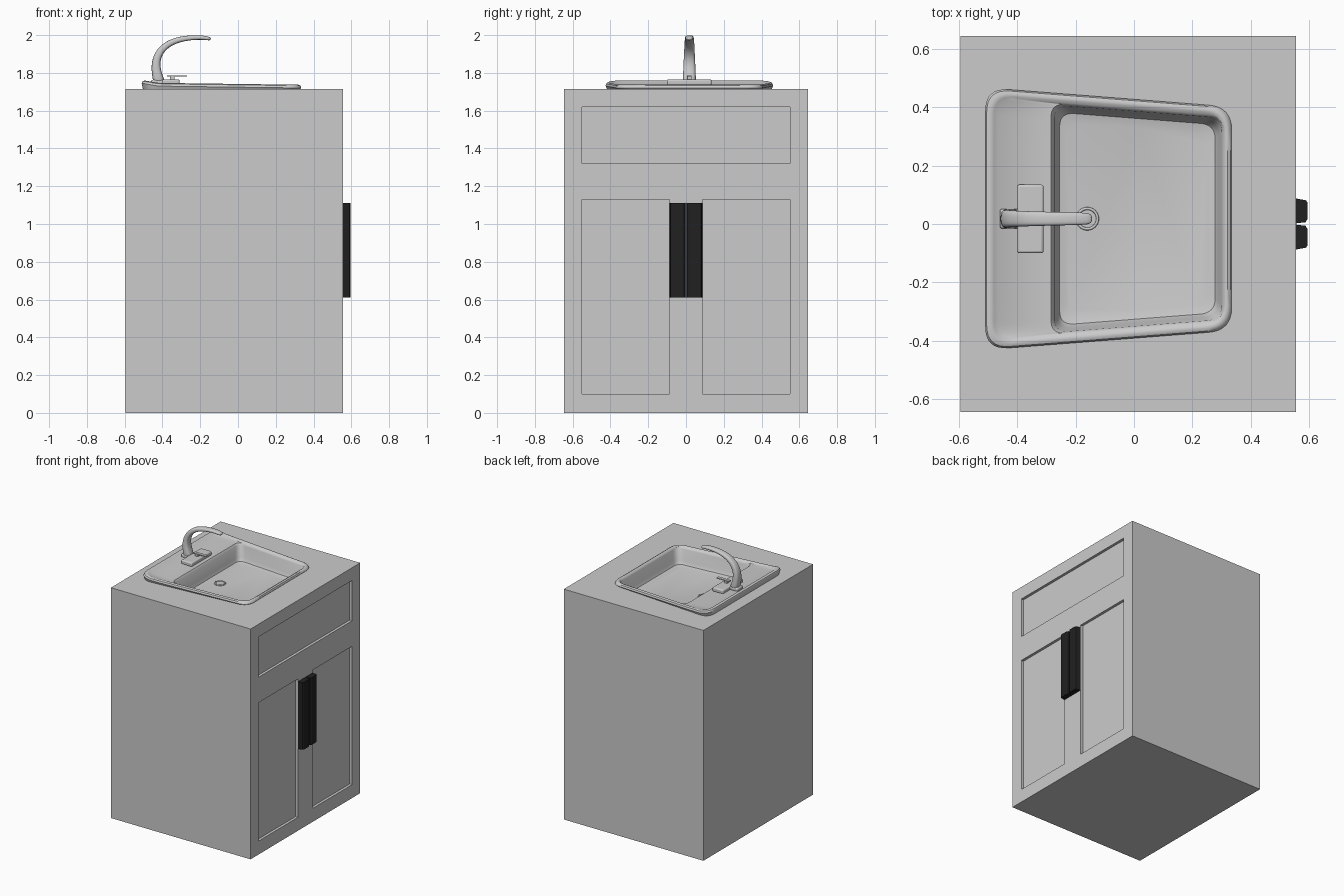
import bpy, bmesh, math
from mathutils import Vector

if "Cube" in bpy.data.objects:
    bpy.data.objects.remove(bpy.data.objects["Cube"])

CY = 0.018  # sink and faucet centre line


def finish(name, bm, smooth=False):
    me = bpy.data.meshes.new(name)
    bm.to_mesh(me)
    bm.free()
    ob = bpy.data.objects.new(name, me)
    bpy.context.collection.objects.link(ob)
    if smooth:
        bpy.ops.object.select_all(action='DESELECT')
        ob.select_set(True)
        bpy.context.view_layer.objects.active = ob
        bpy.ops.object.shade_smooth_by_angle(angle=math.radians(40))
    return ob


def loft(name, rings, closed=True, smooth=True):
    """Skin a series of equal-length rings; closed also caps the first ring."""
    bm = bmesh.new()
    vs = [[bm.verts.new(p) for p in r] for r in rings]
    n = len(vs[0])
    for a, b in zip(vs, vs[1:]):
        for i in range(n):
            j = (i + 1) % n
            bm.faces.new((a[i], a[j], b[j], b[i]))
    bm.faces.new(vs[-1])
    if closed:
        bm.faces.new(vs[0][::-1])
        bmesh.ops.recalc_face_normals(bm, faces=bm.faces)
    return finish(name, bm, smooth)


def box(name, x0, x1, y0, y1, z0, z1, bevel=0.0):
    ob = loft(name, [[(x0, y0, z), (x1, y0, z), (x1, y1, z), (x0, y1, z)] for z in (z0, z1)],
              smooth=bevel > 0)
    if bevel:
        m = ob.modifiers.new("Bevel", 'BEVEL')
        m.width, m.segments = bevel, 3
    return ob


# Cabinet body with recessed drawer and door panels on the +x side
X0, X1, W, H = -0.595, 0.555, 0.645, 1.715
bm = bmesh.new()
bmesh.ops.create_cube(bm, size=1)
for v in bm.verts:
    v.co = (X1 if v.co.x > 0 else X0, v.co.y * 2 * W, H if v.co.z > 0 else 0)
cuts = [((0, y, 0), (0, 1, 0)) for y in (-0.55, -0.088, 0, 0.088, 0.55)]
cuts += [((0, 0, z), (0, 0, 1)) for z in (0.1, 1.13, 1.23, 1.32, 1.62)]
for co, no in cuts:
    bmesh.ops.bisect_plane(bm, geom=bm.verts[:] + bm.edges[:] + bm.faces[:], plane_co=co, plane_no=no)
panels = [(-0.55, 0.55, 1.32, 1.62), (-0.55, -0.088, 0.1, 1.13), (0.088, 0.55, 0.1, 1.13)]
for y0, y1, z0, z1 in panels:
    faces = [f for f in bm.faces if f.normal.x > 0.9
             and y0 < f.calc_center_median().y < y1 and z0 < f.calc_center_median().z < z1]
    ext = bmesh.ops.extrude_face_region(bm, geom=faces)['geom']
    bmesh.ops.translate(bm, vec=(-0.02, 0, 0), verts=[e for e in ext if isinstance(e, bmesh.types.BMVert)])
    bmesh.ops.delete(bm, geom=faces, context='FACES')
bmesh.ops.recalc_face_normals(bm, faces=bm.faces)
cabinet = finish("cabinet", bm)


# Sink outline: tapered quad with rounded corners
def outline(x0, x1, inset, r, zf, n=8):
    def half(x):
        return 0.447 - 0.078 * (x + 0.48) - inset
    c = [Vector((x0, -half(x0))), Vector((x1, -half(x1))), Vector((x1, half(x1))), Vector((x0, half(x0)))]
    pts, ends = [], []
    for i in range(4):
        a = c[i] + (c[i - 1] - c[i]).normalized() * r
        b = c[i] + (c[(i + 1) % 4] - c[i]).normalized() * r
        ends.append((a, b))
    for i in range(4):
        a, b = ends[i]
        nxt = ends[(i + 1) % 4][0]
        for k in range(n + 1):
            t = k / n
            pts.append(a * (1 - t) ** 2 + c[i] * 2 * t * (1 - t) + b * t * t)
        pts += [b.lerp(nxt, k / n) for k in range(1, n)]
    return [(p.x, p.y + CY, zf(p.x)) for p in pts]


def rim(x):  # rim height rises towards the back
    return 1.747 + (-0.42 - x) * 0.17 if x < -0.42 else 1.747 - (x + 0.42) * 0.0132


def flat(z):
    return lambda x: z


# Sink: outer lip, rim, tap ledge, then bowl
loft("sink", [
    outline(-0.503, 0.328, 0.007, 0.08, flat(1.712)),
    outline(-0.51, 0.335, 0, 0.08, lambda x: rim(x) - 0.017),
    outline(-0.505, 0.33, 0.005, 0.08, lambda x: rim(x) - 0.005),
    outline(-0.493, 0.32, 0.015, 0.075, rim),
    outline(-0.48, 0.312, 0.024, 0.07, lambda x: rim(x) - 0.002),
    outline(-0.465, 0.308, 0.031, 0.065, lambda x: min(rim(x) - 0.006, 1.742)),
    outline(-0.285, 0.305, 0.036, 0.05, lambda x: rim(x) - 0.009),
    outline(-0.273, 0.301, 0.041, 0.05, flat(1.722)),
    outline(-0.265, 0.29, 0.053, 0.05, flat(1.64)),
    outline(-0.255, 0.278, 0.065, 0.05, flat(1.617)),
    outline(-0.23, 0.25, 0.095, 0.05, flat(1.61)),
], closed=False)

# Opening for the bowl in the cabinet top
cutter = loft("bowl_cutter", [outline(-0.295, 0.311, 0.03, 0.05, flat(z)) for z in (1.6, 1.85)], smooth=False)
cutter.hide_render = True
mod = cabinet.modifiers.new("Opening", 'BOOLEAN')
mod.operation, mod.object, mod.solver = 'DIFFERENCE', cutter, 'EXACT'
bpy.context.view_layer.objects.active = cabinet
bpy.ops.object.modifier_apply(modifier="Opening")
bpy.data.objects.remove(cutter)

# Drain ring and plug
bpy.ops.mesh.primitive_torus_add(location=(-0.16, CY, 1.611), major_radius=0.035, minor_radius=0.005,
                                 major_segments=32, minor_segments=8)
bpy.context.object.name = "drain_ring"
bpy.ops.object.shade_smooth()
bpy.ops.mesh.primitive_cylinder_add(location=(-0.16, CY, 1.609), radius=0.028, depth=0.008, vertices=32)
bpy.context.object.name = "drain_plug"

# Faucet base plate, body and lever
box("faucet_plate", -0.40, -0.31, -0.10, 0.135, 1.735, 1.766, 0.008)
box("faucet_body", -0.46, -0.33, CY - 0.034, CY + 0.034, 1.735, 1.764, 0.01)
box("lever_stem", -0.36, -0.335, CY - 0.012, CY + 0.012, 1.76, 1.783, 0.003)
box("lever", -0.375, -0.27, CY - 0.012, CY + 0.012, 1.780, 1.787, 0.002)

# Curved spout: x, z, half thickness, half width
path = [(-0.412, 1.735, 0.034, 0.037), (-0.43, 1.79, 0.027, 0.034), (-0.438, 1.86, 0.023, 0.031),
        (-0.412, 1.92, 0.02, 0.028), (-0.36, 1.962, 0.017, 0.026), (-0.29, 1.983, 0.014, 0.024),
        (-0.21, 1.989, 0.012, 0.022), (-0.165, 1.984, 0.011, 0.021), (-0.143, 1.979, 0.008, 0.016)]
rings = []
for i, (x, z, t, w) in enumerate(path):
    a, b = path[max(i - 1, 0)], path[min(i + 1, len(path) - 1)]
    d = Vector((b[0] - a[0], 0, b[1] - a[1])).normalized()
    nrm = Vector((-d.z, 0, d.x))
    ring = []
    for k in range(16):
        c, s = math.cos(k * math.pi / 8), math.sin(k * math.pi / 8)
        u, v = math.copysign(abs(c) ** 0.7, c), math.copysign(abs(s) ** 0.7, s)
        ring.append(Vector((x, CY + w * v, z)) + nrm * (t * u))
    rings.append(ring)
spout = loft("spout", rings)
sub = spout.modifiers.new("Smooth", 'SUBSURF')
sub.levels = sub.render_levels = 2

# Black door handles, mirrored
black = bpy.data.materials.new("black")
black.diffuse_color = (0.015, 0.015, 0.015, 1)
black.use_nodes = True
black.node_tree.nodes["Principled BSDF"].inputs["Base Color"].default_value = black.diffuse_color
profile = [(0.553, 0.002), (0.553, 0.088), (0.59, 0.081), (0.595, 0.073), (0.595, 0.018), (0.588, 0.006)]
for side, s in (("left", -1), ("right", 1)):
    handle = loft(side + "_handle", [[(x, s * y, z) for x, y in profile] for z in (0.61, 1.11)], smooth=False)
    handle.data.materials.append(black)
